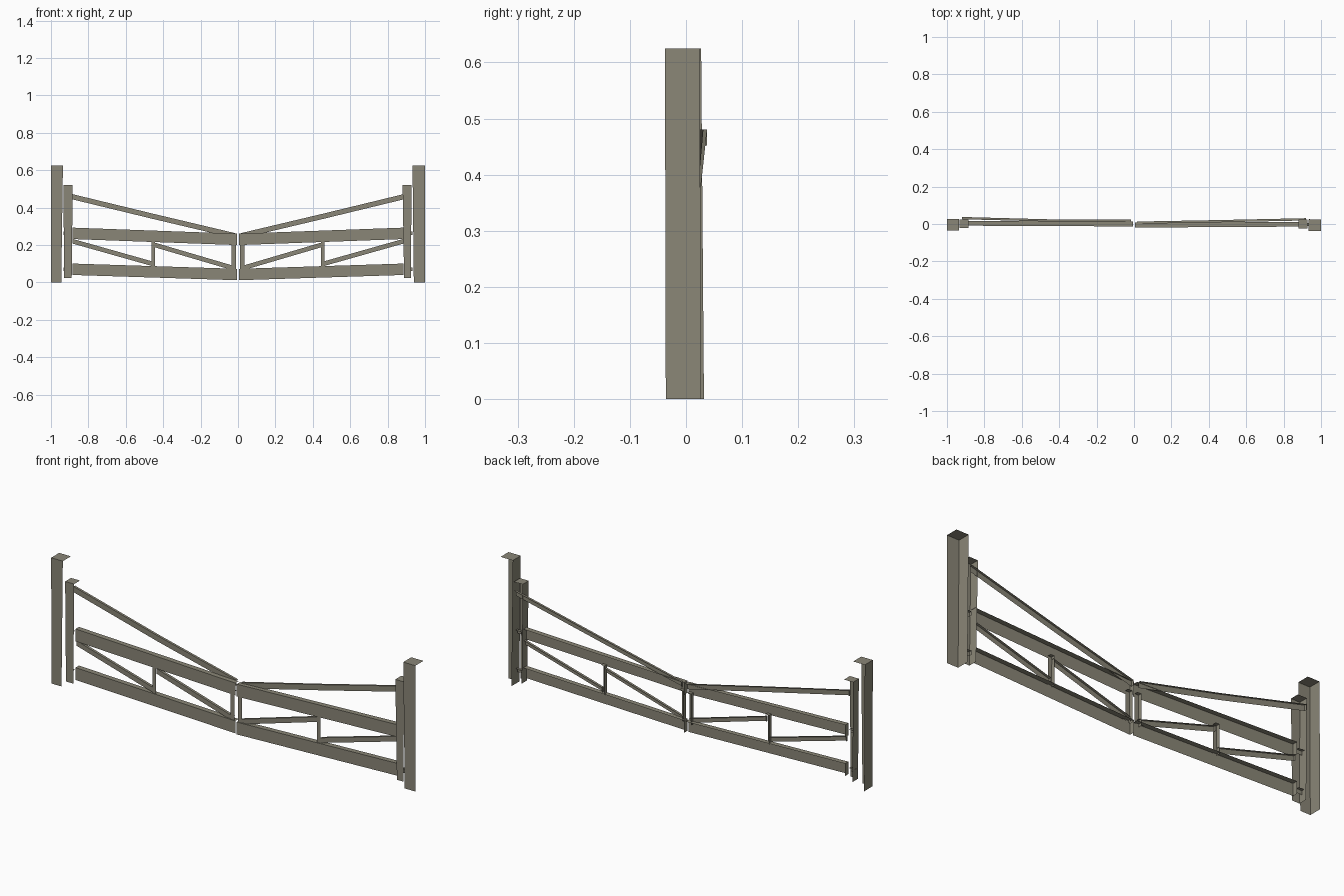
import bpy
import bmesh

if "Cube" in bpy.data.objects:
    bpy.data.objects.remove(bpy.data.objects["Cube"], do_unlink=True)

# Weathered timber, shared by every part
wood = bpy.data.materials.new("weathered_wood")
wood.use_nodes = True
colour = (0.255, 0.24, 0.185, 1)
wood.diffuse_color = colour
bsdf = wood.node_tree.nodes["Principled BSDF"]
bsdf.inputs["Base Color"].default_value = colour
bsdf.inputs["Roughness"].default_value = 0.9


def finish(name, bm):
    mesh = bpy.data.meshes.new(name)
    bm.to_mesh(mesh)
    bm.free()
    mesh.materials.append(wood)
    obj = bpy.data.objects.new(name, mesh)
    bpy.context.collection.objects.link(obj)
    return obj


def upright(name, bottom, top):
    """Open timber with front, -x side and cap; sections are (x0, x1, y0, y1, z)."""
    bm = bmesh.new()
    rings = []
    for x0, x1, y0, y1, z in (bottom, top):
        rings.append([bm.verts.new((x, y, z)) for x, y in
                      ((x0, y1), (x0, y0), (x1, y0), (x1, y1))])
    low, high = rings
    for i in (0, 1):
        bm.faces.new((low[i], low[i + 1], high[i + 1], high[i]))
    bm.faces.new(high)
    return finish(name, bm)


def beam(name, stations, height, depth):
    """Open timber with front, top and -x end; stations are (x, front y, centre z)."""
    bm = bmesh.new()
    stations = sorted(stations)
    rows = []
    for x, y, z in stations:
        h = height / 2
        rows.append([bm.verts.new(p) for p in
                     ((x, y, z - h), (x, y, z + h), (x, y + depth, z + h))])
    for a, b in zip(rows, rows[1:]):
        for i in (0, 1):
            bm.faces.new((a[i], b[i], b[i + 1], a[i + 1]))
    x, y, z = stations[0]
    corner = bm.verts.new((x, y + depth, z - height / 2))
    bm.faces.new((*rows[0], corner))
    return finish(name, bm)


# Gate posts and the hanging stiles beside them
upright("right_post", (-1, -0.945, -0.033, 0.032, 0), (-1, -0.936, -0.036, 0.027, 0.625))
upright("left_post", (0.94, 1, -0.036, 0.026, 0), (0.933, 1, -0.0375, 0.025, 0.625))
upright("right_hanging_stile", (-0.93, -0.889, -0.02, 0.023, 0.024),
        (-0.933, -0.884, -0.022, 0.024, 0.52))
upright("left_hanging_stile", (0.888, 0.924, -0.023, 0.02, 0.024),
        (0.88, 0.928, -0.024, 0.023, 0.52))

# Each leaf: side sign, front y at the outer end, front y at the meeting end
for side, s, y_out, y_in in (("right", -1, -0.009, -0.013), ("left", 1, -0.014, -0.019)):

    def at(x, z, offset=0):
        t = x / 0.885
        return (s * x, y_in + (y_out - y_in) * t + offset, z)

    # Two sloping rails and their small hinge blocks
    for level, z_out, z_in in (("top", 0.262, 0.23), ("bottom", 0.07, 0.042)):
        beam(f"{side}_{level}_rail", [at(0.885, z_out), at(0.006, z_in)], 0.061, 0.026)
        beam(f"{side}_{level}_hinge", [at(0.9, z_out, 0.004), at(0.932, z_out, 0.004)],
             0.02, 0.014)

    # Zigzag braces
    beam(f"{side}_outer_brace", [at(0.885, 0.22, 0.006), at(0.46, 0.1, 0.006)], 0.025, 0.013)
    beam(f"{side}_inner_brace", [at(0.445, 0.2, 0.006), at(0.02, 0.075, 0.006)], 0.025, 0.013)

    # Meeting stile and middle upright
    for part, x, w, z0, z1 in (("meeting_stile", 0.023, 0.022, 0.06, 0.215),
                               ("middle_upright", 0.453, 0.02, 0.08, 0.225)):
        y = at(x, 0, 0.003)[1]
        section = (s * x - w / 2, s * x + w / 2, y, y + 0.019)
        upright(f"{side}_{part}", (*section, z0), (*section, z1))

# Long bent struts on the back of each leaf
for side, s, ys in (("right", -1, (0.0255, 0.013, 0.011)), ("left", 1, (0.019, 0.009, 0.001))):
    beam(f"{side}_long_strut",
         [(s * x, y, z) for x, y, z in zip((0.92, 0.45, 0.015), ys, (0.466, 0.352, 0.249))],
         0.028, 0.012)
